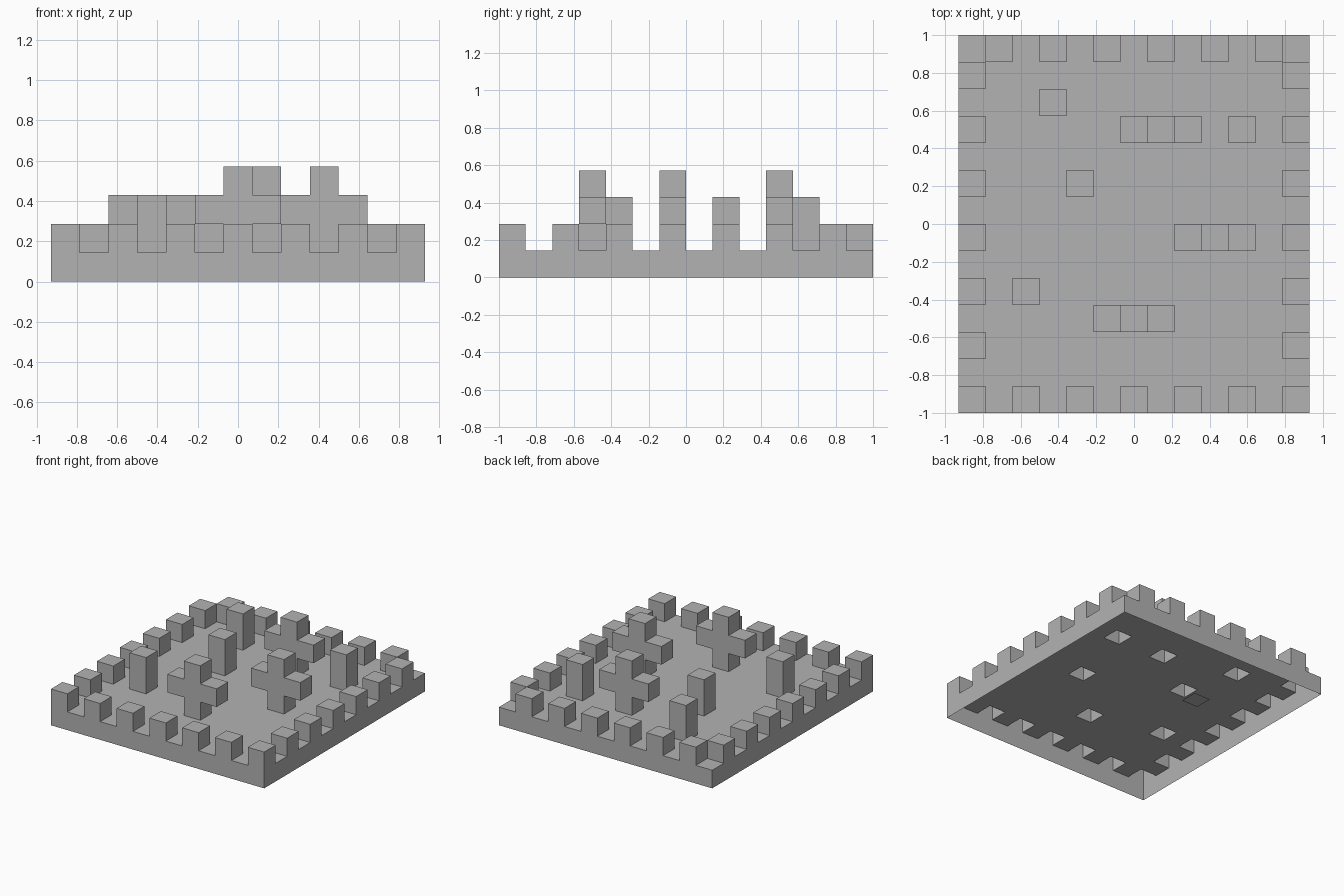
import bpy
import bmesh
from mathutils import Vector

if "Cube" in bpy.data.objects:
    bpy.data.objects.remove(bpy.data.objects["Cube"])

COLS, ROWS = 13, 14
U = 2 / ROWS  # side of one block

stone = bpy.data.materials.new("stone_grey")
stone.use_nodes = True
stone.diffuse_color = (0.45, 0.45, 0.45, 1)
stone.node_tree.nodes["Principled BSDF"].inputs["Base Color"].default_value = stone.diffuse_color


def finish(name, bm):
    mesh = bpy.data.meshes.new(name)
    bm.to_mesh(mesh)
    bm.free()
    mesh.materials.append(stone)
    obj = bpy.data.objects.new(name, mesh)
    bpy.context.collection.objects.link(obj)
    return obj


def corner(col, row, level):
    return Vector(((col - COLS / 2) * U, (row - ROWS / 2) * U, level * U))


def tile(bm, col, row, level):
    """One upward-facing square cell."""
    steps = ((0, 0), (1, 0), (1, 1), (0, 1))
    return bm.faces.new([bm.verts.new(corner(col + a, row + b, level)) for a, b in steps])


def push(bm, face):
    """Extrude a face one block outward, leaving the inside open."""
    offset = face.normal * U
    new = bmesh.ops.extrude_discrete_faces(bm, faces=[face])["faces"][0]
    bmesh.ops.translate(bm, verts=new.verts, vec=offset)
    bm.normal_update()
    return new


def pillar(name, col, row, height, arms=False):
    bm = bmesh.new()
    top = tile(bm, col, row, 1)
    bm.normal_update()
    for _ in range(height):
        top = push(bm, top)
    if arms:
        middle = 2.5 * U
        sides = [f for f in bm.faces if abs(f.normal.x) > 0.9
                 and abs(f.calc_center_median().z - middle) < U / 4]
        for side in sides:
            push(bm, side)
    finish(name, bm)


# Layout of the raised cells
border = [(c, 0) for c in range(0, COLS, 2)]
border += [(c, ROWS - 1) for c in range(1, COLS, 2)]
border += [(c, r) for c in (0, COLS - 1) for r in range(2, ROWS, 2)]
posts = [(2, 4), (4, 8), (3, 11), (10, 10)]
crosses = [(6, 3), (9, 6), (7, 10)]
raised = set(border + posts + crosses)

# Hollow base: floor with openings under the raised cells, and a skirt
bm = bmesh.new()
for c in range(COLS):
    for r in range(ROWS):
        if (c, r) not in raised:
            tile(bm, c, r, 1)
ring = [(0, 0), (COLS, 0), (COLS, ROWS), (0, ROWS)]
for a, b in zip(ring, ring[1:] + ring[:1]):
    bm.faces.new([bm.verts.new(corner(*p, z)) for p, z in ((a, 0), (b, 0), (b, 1), (a, 1))])
bmesh.ops.remove_doubles(bm, verts=bm.verts, dist=U / 100)
finish("hollow_base", bm)

# Battlements around the rim
for n, cell in enumerate(border):
    pillar(f"battlement_{n + 1}", *cell, 1)

# Plain posts and cross-shaped markers
for n, cell in enumerate(posts):
    pillar(f"post_{n + 1}", *cell, 2)
for n, cell in enumerate(crosses):
    pillar(f"cross_marker_{n + 1}", *cell, 3, arms=True)

# Single tile closing one cell of the underside
bm = bmesh.new()
tile(bm, 4, 9, 0)
bmesh.ops.reverse_faces(bm, faces=bm.faces)
finish("underside_tile", bm)
